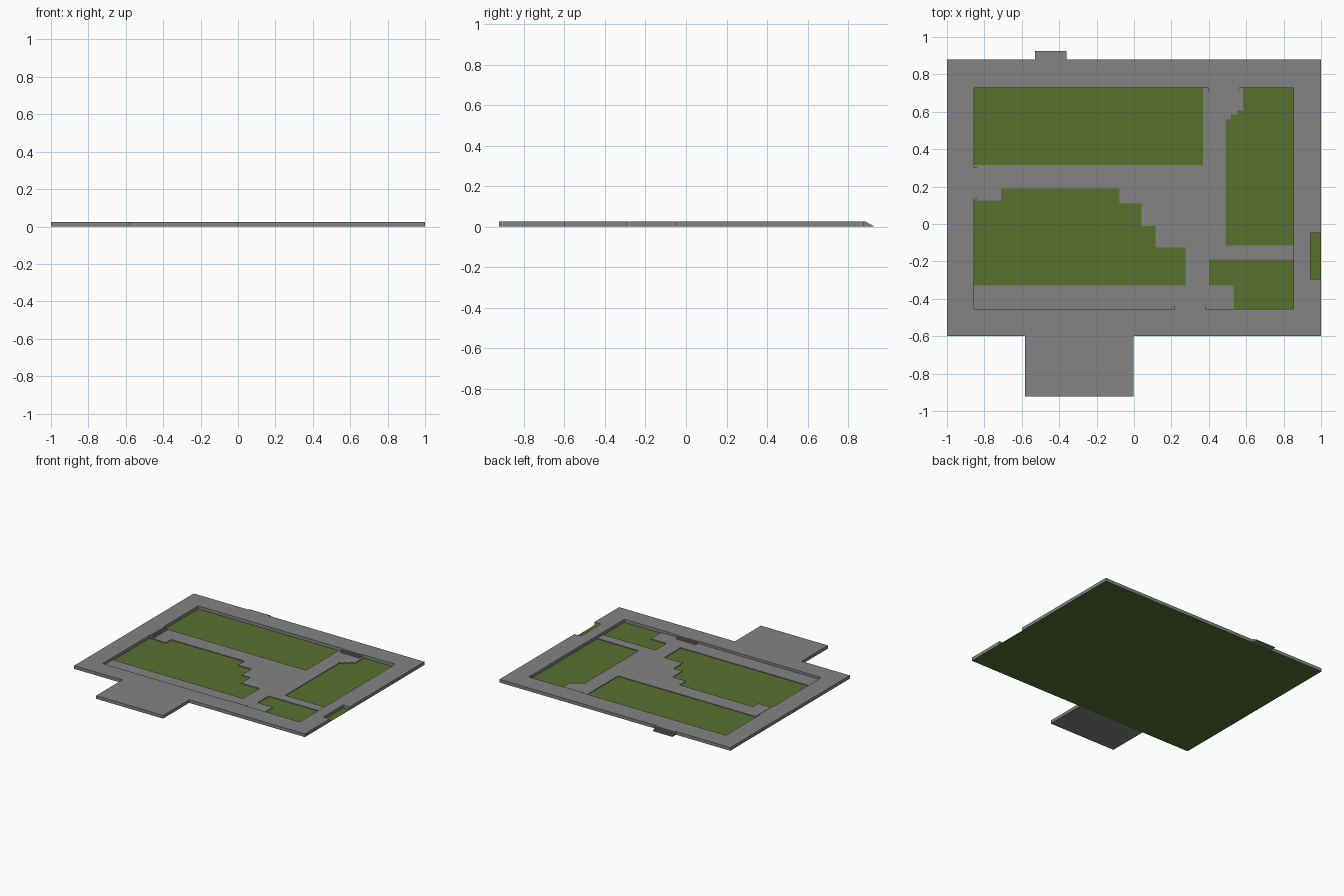
import bpy, bmesh, math
from mathutils import Matrix

if "Cube" in bpy.data.objects:
    bpy.data.objects.remove(bpy.data.objects["Cube"])

RIM_Z, PATH_Z = 0.025, 0.006


def material(name, rgb):
    m = bpy.data.materials.new(name)
    m.diffuse_color = (*rgb, 1)
    m.use_nodes = True
    m.node_tree.nodes["Principled BSDF"].inputs["Base Color"].default_value = m.diffuse_color
    return m


STONE = material("grey paving", (0.23, 0.23, 0.235))
GRASS = material("grass green", (0.095, 0.16, 0.027))


def add_object(name, bm, mat):
    me = bpy.data.meshes.new(name)
    bm.to_mesh(me)
    bm.free()
    me.materials.append(mat)
    ob = bpy.data.objects.new(name, me)
    bpy.context.collection.objects.link(ob)
    return ob


def terrace(name, rects, holes, z, mat):
    """Flat top at z with walls to the ground: union of rects minus holes (x0, y0, x1, y1)."""
    xs = sorted({r[i] for r in rects + holes for i in (0, 2)})
    ys = sorted({r[i] for r in rects + holes for i in (1, 3)})

    def filled(i, j):
        if not (0 <= i < len(xs) - 1 and 0 <= j < len(ys) - 1):
            return False
        cx, cy = (xs[i] + xs[i + 1]) / 2, (ys[j] + ys[j + 1]) / 2
        inside = lambda r: r[0] < cx < r[2] and r[1] < cy < r[3]
        return any(map(inside, rects)) and not any(map(inside, holes))

    bm = bmesh.new()
    for i in range(len(xs) - 1):
        for j in range(len(ys) - 1):
            if not filled(i, j):
                continue
            c = [(xs[i], ys[j]), (xs[i + 1], ys[j]), (xs[i + 1], ys[j + 1]), (xs[i], ys[j + 1])]
            bm.faces.new([bm.verts.new((x, y, z)) for x, y in c])
            for k, (di, dj) in enumerate([(0, -1), (1, 0), (0, 1), (-1, 0)]):
                if not filled(i + di, j + dj):
                    a, b = c[k], c[(k + 1) % 4]
                    bm.faces.new([bm.verts.new(p) for p in
                                  ((*a, 0), (*b, 0), (*b, z), (*a, z))])
    bmesh.ops.remove_doubles(bm, verts=bm.verts, dist=1e-5)
    return add_object(name, bm, mat)


def plate(name, x0, y0, x1, y1, z0, z1, mat):
    bm = bmesh.new()
    bmesh.ops.create_cube(bm, size=1, matrix=Matrix.Translation(
        ((x0 + x1) / 2, (y0 + y1) / 2, (z0 + z1) / 2)) @ Matrix.Diagonal((x1 - x0, y1 - y0, z1 - z0, 1)))
    return add_object(name, bm, mat)


def stairs(name, x, y, width, depth, low, angle, steps=5):
    """Steps descending from the edge midpoint (x, y) along +y turned by angle."""
    rise, run = (RIM_Z - low) / steps, depth / steps
    prof = [(0, low)]
    for k in range(steps):
        prof += [(k * run, RIM_Z - k * rise), ((k + 1) * run, RIM_Z - k * rise)]
    prof.append((depth, low))
    bm = bmesh.new()
    f = bm.faces.new([bm.verts.new((-width / 2, p, z)) for p, z in prof[1:] + prof[:1]])
    ext = bmesh.ops.extrude_face_region(bm, geom=[f])
    bmesh.ops.translate(bm, vec=(width, 0, 0),
                        verts=[g for g in ext["geom"] if isinstance(g, bmesh.types.BMVert)])
    bmesh.ops.recalc_face_normals(bm, faces=bm.faces)
    bm.transform(Matrix.Translation((x, y, 0)) @ Matrix.Rotation(math.radians(angle), 4, "Z"))
    return add_object(name, bm, STONE)


# ground sheet of grass under everything
plate("lawn", -0.999, -0.599, 0.999, 0.879, 0, 0.001, GRASS)

# raised border with front landing, sunken court and side planting notch
court = (-0.855, -0.455, 0.853, 0.728)
terrace("raised_border", [(-1, -0.6, 1, 0.88), (-0.583, -0.923, -0.003, -0.6)],
        [court, (0.943, -0.293, 1, -0.047)], RIM_Z, STONE)
plate("landing_underside", -0.583, -0.923, -0.003, -0.6, 0, 0.001, STONE)

# paths of the court: lawns are left open
lawns = [
    (-0.855, 0.315, 0.368, 0.728),                                   # back left
    (-0.855, -0.328, 0.275, -0.125), (-0.855, -0.125, 0.115, -0.012),  # front left, stepped
    (-0.855, -0.012, 0.04, 0.11), (-0.855, 0.11, -0.077, 0.125), (-0.712, 0.125, -0.077, 0.19),
    (0.49, -0.115, 0.853, 0.56), (0.518, 0.56, 0.853, 0.585),        # back right, stepped
    (0.55, 0.585, 0.853, 0.608), (0.582, 0.608, 0.853, 0.728),
    (0.4, -0.328, 0.853, -0.19), (0.533, -0.455, 0.853, -0.328),     # front right
]
terrace("court_paths", [court], lawns, PATH_Z, STONE)

# stairs: one outside, three down into the court
stairs("outer_stairs", -0.445, 0.88, 0.17, 0.045, 0, 0)
stairs("back_court_stairs", 0.48, 0.728, 0.165, 0.03, PATH_Z, 180)
stairs("left_court_stairs", -0.855, 0.22, 0.165, 0.03, PATH_Z, -90)
stairs("front_court_stairs", 0.3, -0.455, 0.165, 0.03, PATH_Z, 0)
